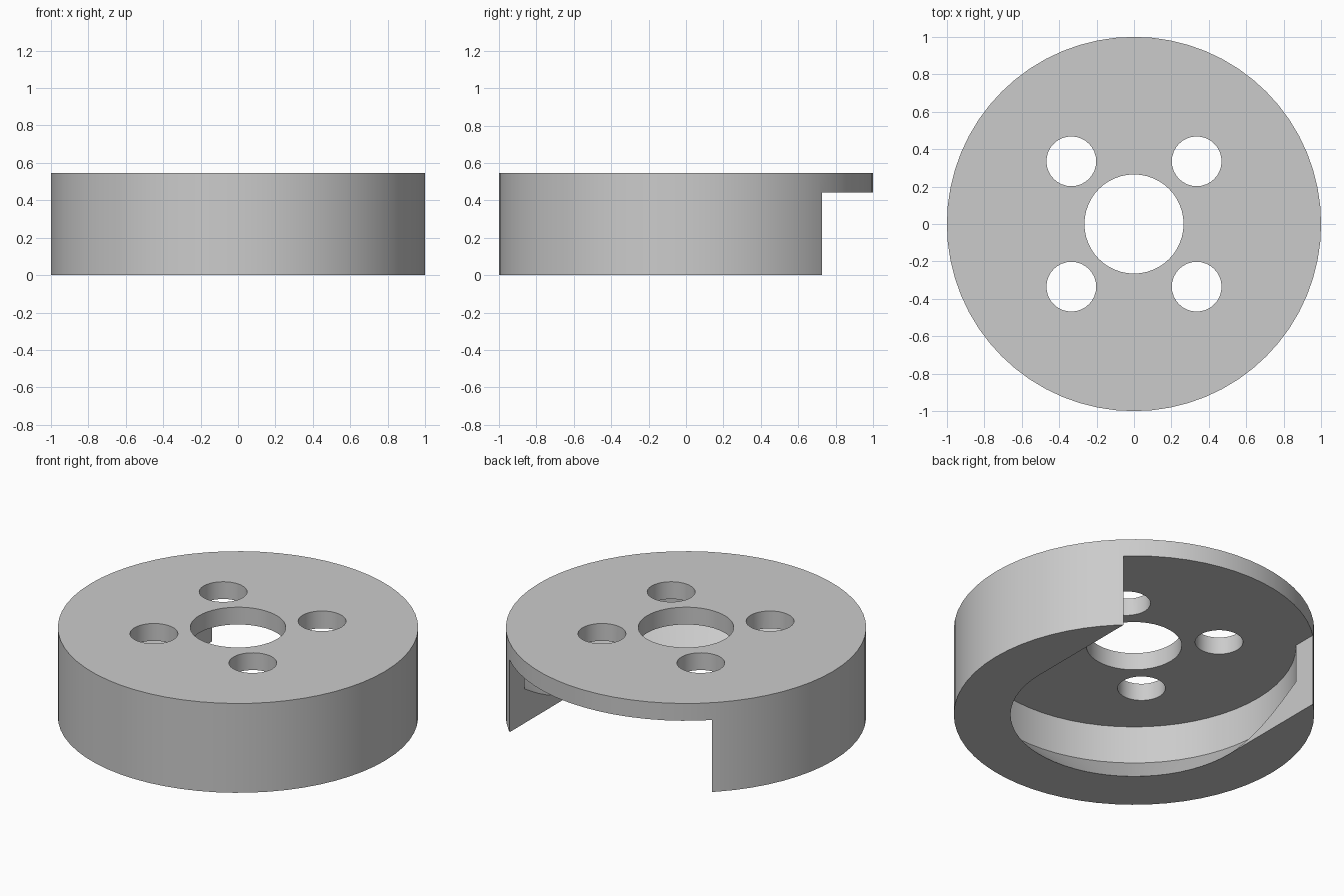
import bpy
import bmesh
import math

cube = bpy.data.objects.get("Cube")
if cube:
    bpy.data.objects.remove(cube, do_unlink=True)

HEIGHT = 0.547
PLATE_BOTTOM = 0.441
SLOT = 0.685        # half width of the slot and mouth radius of the cavity
CAVITY = 0.9        # inner radius of the cavity
TAPER_TOP = 0.21    # height where the undercut reaches full radius

grey = bpy.data.materials.new("light grey")
grey.use_nodes = True
grey.diffuse_color = (0.6, 0.6, 0.6, 1)
grey.node_tree.nodes["Principled BSDF"].inputs["Base Color"].default_value = (0.6, 0.6, 0.6, 1)


def lathe(name, profile, segments, x=0, y=0):
    """Solid of revolution from (radius, height) pairs, listed bottom to top."""
    bm = bmesh.new()
    rings = []
    for r, z in profile:
        angles = [2 * math.pi * i / segments for i in range(segments)]
        rings.append([bm.verts.new((x + r * math.cos(a), y + r * math.sin(a), z)) for a in angles])
    for low, high in zip(rings, rings[1:]):
        for i in range(segments):
            j = (i + 1) % segments
            bm.faces.new((low[i], low[j], high[j], high[i]))
    bm.faces.new(rings[0][::-1])
    bm.faces.new(rings[-1])
    mesh = bpy.data.meshes.new(name)
    bm.to_mesh(mesh)
    bm.free()
    mesh.materials.append(grey)
    obj = bpy.data.objects.new(name, mesh)
    bpy.context.collection.objects.link(obj)
    return obj


def cut(target, cutter):
    """Subtract the cutter from the target, then discard it."""
    cutter.hide_render = True
    mod = target.modifiers.new("cut", "BOOLEAN")
    mod.operation = "DIFFERENCE"
    mod.solver = "EXACT"
    mod.object = cutter
    bpy.context.view_layer.objects.active = target
    bpy.ops.object.modifier_apply(modifier=mod.name)
    bpy.data.objects.remove(cutter, do_unlink=True)


# Round body
body = lathe("slotted_cap", [(1, 0), (1, HEIGHT)], 64)

# Undercut cavity, narrower at the mouth
slope = (CAVITY - SLOT) / TAPER_TOP
cut(body, lathe("cavity_cutter", [(SLOT - 0.1 * slope, -0.1), (CAVITY, TAPER_TOP),
                                  (CAVITY, PLATE_BOTTOM)], 64))

# Straight slot opening through the back of the rim
bpy.ops.mesh.primitive_cube_add(size=1, location=(0, 0.6, (PLATE_BOTTOM - 0.2) / 2))
slot = bpy.context.object
slot.name = "slot_cutter"
slot.scale = (2 * SLOT, 1.2, PLATE_BOTTOM + 0.2)
slot.data.materials.append(grey)
bpy.context.view_layer.update()
cut(body, slot)

# Centre bore and four bolt holes
cut(body, lathe("bore_cutter", [(0.265, 0.3), (0.265, 0.7)], 48))
for sx in (-1, 1):
    for sy in (-1, 1):
        cut(body, lathe("bolt_hole_cutter", [(0.133, 0.3), (0.133, 0.7)], 32, sx * 0.335, sy * 0.335))

# Smooth round walls with crisp edges
bpy.ops.object.select_all(action="DESELECT")
body.select_set(True)
bpy.context.view_layer.objects.active = body
bpy.ops.object.shade_smooth_by_angle(angle=math.radians(30))
